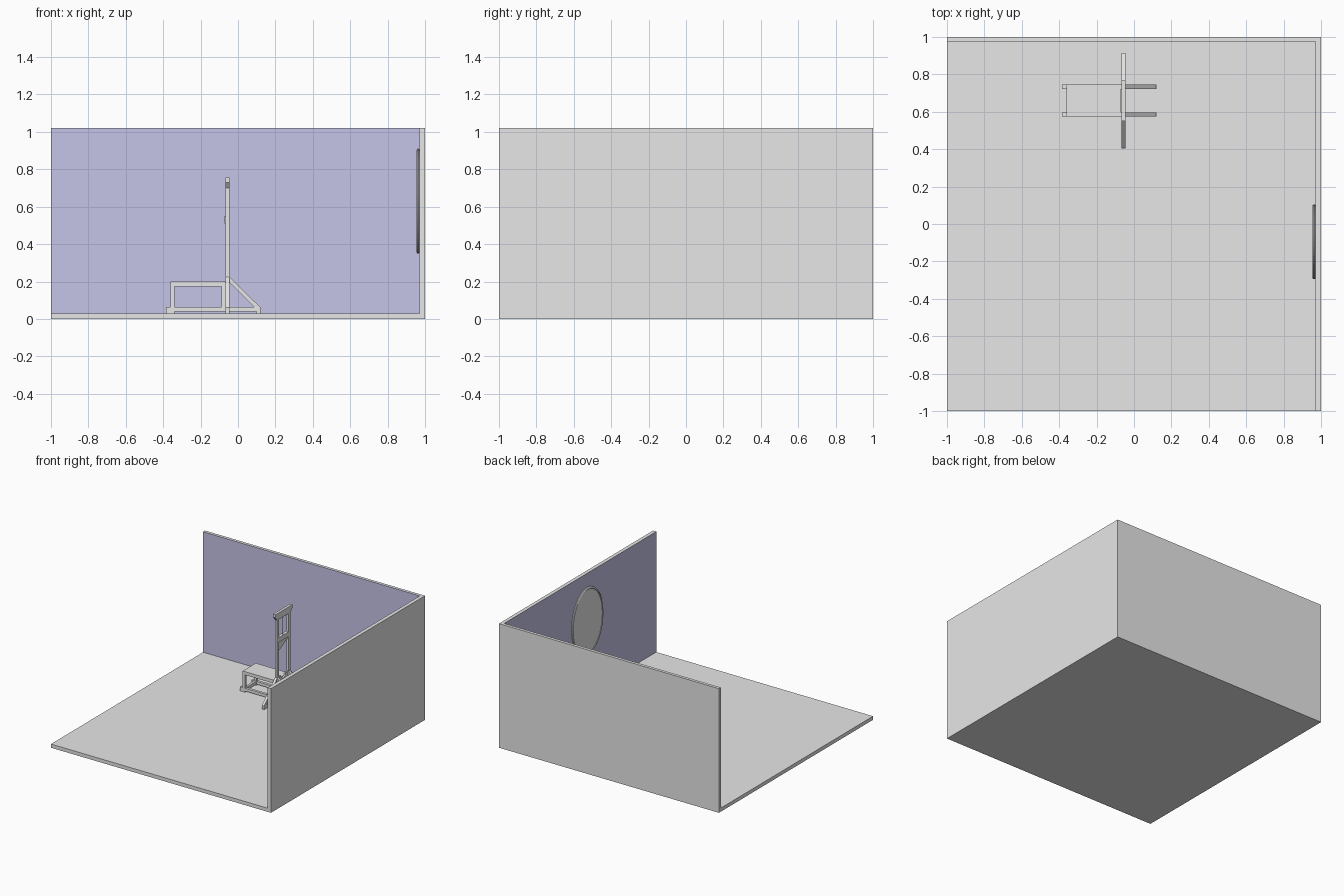
import bpy, bmesh, math
from mathutils import Vector

if "Cube" in bpy.data.objects:
    bpy.data.objects.remove(bpy.data.objects["Cube"])


def material(name, rgb):
    m = bpy.data.materials.new(name)
    m.diffuse_color = (*rgb, 1)
    m.use_nodes = True
    m.node_tree.nodes["Principled BSDF"].inputs["Base Color"].default_value = m.diffuse_color
    return m


GREY = material("plain grey", (0.8, 0.8, 0.8))
LILAC = material("wall lilac", (0.61, 0.60, 0.86))


def finish(name, bm, mats=(GREY,)):
    bmesh.ops.recalc_face_normals(bm, faces=bm.faces)
    me = bpy.data.meshes.new(name)
    bm.to_mesh(me)
    bm.free()
    ob = bpy.data.objects.new(name, me)
    for m in mats:
        me.materials.append(m)
    bpy.context.collection.objects.link(ob)
    return ob


def box(name, x0, x1, y0, y1, z0, z1, mats=(GREY,)):
    bm = bmesh.new()
    bmesh.ops.create_cube(bm, size=1)
    for v in bm.verts:
        v.co = Vector((x0 if v.co.x < 0 else x1, y0 if v.co.y < 0 else y1,
                       z0 if v.co.z < 0 else z1))
    return finish(name, bm, mats)


def prism(name, pts, axis, a, b):
    """Extrude a 2D profile (u, z) along x or y from a to b."""
    bm = bmesh.new()
    put = (lambda u, z, t: (t, u, z)) if axis == "x" else (lambda u, z, t: (u, t, z))
    face = bm.faces.new([bm.verts.new(put(u, z, a)) for u, z in pts])
    ext = bmesh.ops.extrude_face_region(bm, geom=[face])
    d = Vector((b - a, 0, 0)) if axis == "x" else Vector((0, b - a, 0))
    bmesh.ops.translate(bm, vec=d, verts=[g for g in ext["geom"] if isinstance(g, bmesh.types.BMVert)])
    return finish(name, bm)


# Room: floor and two walls with coloured inner faces
box("floor", -1, 1, -1, 1, 0, 0.03)
back = box("back_wall", -1, 1, 0.975, 1, 0.03, 1.02, (GREY, LILAC))
right = box("right_wall", 0.97, 1, -1, 0.975, 0.03, 1.02, (GREY, LILAC))
for p in back.data.polygons:
    p.material_index = int(p.normal.y < -0.5)
for p in right.data.polygons:
    p.material_index = int(p.normal.x < -0.5)

# Oval mirror on the right wall: stacked rings with a rounded rim
bm = bmesh.new()
rings = []
for x, s in ((0.97, 0.975), (0.966, 1), (0.959, 1), (0.955, 0.975), (0.955, 0.95), (0.958, 0.935)):
    rings.append([bm.verts.new((x, -0.095 + 0.2 * s * math.cos(i * math.tau / 48),
                                0.63 + 0.28 * s * math.sin(i * math.tau / 48))) for i in range(48)])
for r0, r1 in zip(rings, rings[1:]):
    for i in range(48):
        j = (i + 1) % 48
        bm.faces.new((r0[i], r0[j], r1[j], r1[i]))
bm.faces.new(rings[0])
bm.faces.new(rings[-1])
finish("oval_mirror", bm)

# Tall frame
X0, X1, YC = -0.066, -0.046, 0.66
for side, y0, y1 in (("front", 0.575, 0.597), ("back", 0.723, 0.745)):
    box(side + "_upright", X0, X1, y0, y1, 0.03, 0.71)
    # long ground rail and its diagonal prop
    box(side + "_ground_rail", -0.36, 0.12, y0, y1, 0.04, 0.064)
    box(side + "_rail_end", 0.10, 0.12, y0, y1, 0.03, 0.042)
    prism(side + "_long_prop", [(X1, 0.225), (0.12, 0.062), (0.09, 0.062), (X1, 0.195)], "y", y0, y1)
    # bench legs and feet
    box(side + "_bench_leg", -0.36, -0.34, y0, y1, 0.03, 0.175)
    box(side + "_bench_foot", -0.385, -0.36, y0, y1, 0.03, 0.064)
    box(side + "_inner_leg", -0.088, X0, y0, y1, 0.064, 0.175)

# Cross foot and the two side props
box("cross_foot", X0, X1, 0.405, 0.915, 0.03, 0.062)
for side, s in (("front", -1), ("back", 1)):
    prism(side + "_side_prop", [(YC + s * 0.085, 0.225), (YC + s * 0.255, 0.062),
                                (YC + s * 0.225, 0.062), (YC + s * 0.085, 0.195)], "x", X0, X1)

# Flared top beam
prism("top_beam", [(0.575, 0.70), (0.745, 0.70), (0.77, 0.73), (0.77, 0.755),
                   (0.55, 0.755), (0.55, 0.73)], "x", X0 - 0.001, X1 + 0.001)

# Slanted blade, its weight, rope and cleat
prism("blade", [(0.595, 0.43), (0.725, 0.50), (0.725, 0.53), (0.595, 0.53)], "x", -0.059, -0.053)
box("blade_weight", X0 - 0.005, X1, 0.597, 0.723, 0.51, 0.55)
box("rope", -0.058, -0.054, 0.658, 0.662, 0.55, 0.70)
box("rope_cleat", -0.06, -0.052, 0.745, 0.757, 0.43, 0.45)

# Neck board with a half-round notch
notch = [(YC + 0.03 * math.cos(a), 0.225 - 0.03 * math.sin(a))
         for a in (i * math.pi / 10 for i in range(11))]
prism("neck_board", [(0.597, 0.15), (0.723, 0.15), (0.723, 0.225)] + notch + [(0.597, 0.225)],
      "x", -0.062, -0.05)

# Bench top
box("bench_top", -0.36, X0, 0.575, 0.745, 0.173, 0.2)
box("bench_foot_bar", -0.36, -0.34, 0.597, 0.723, 0.04, 0.064)
